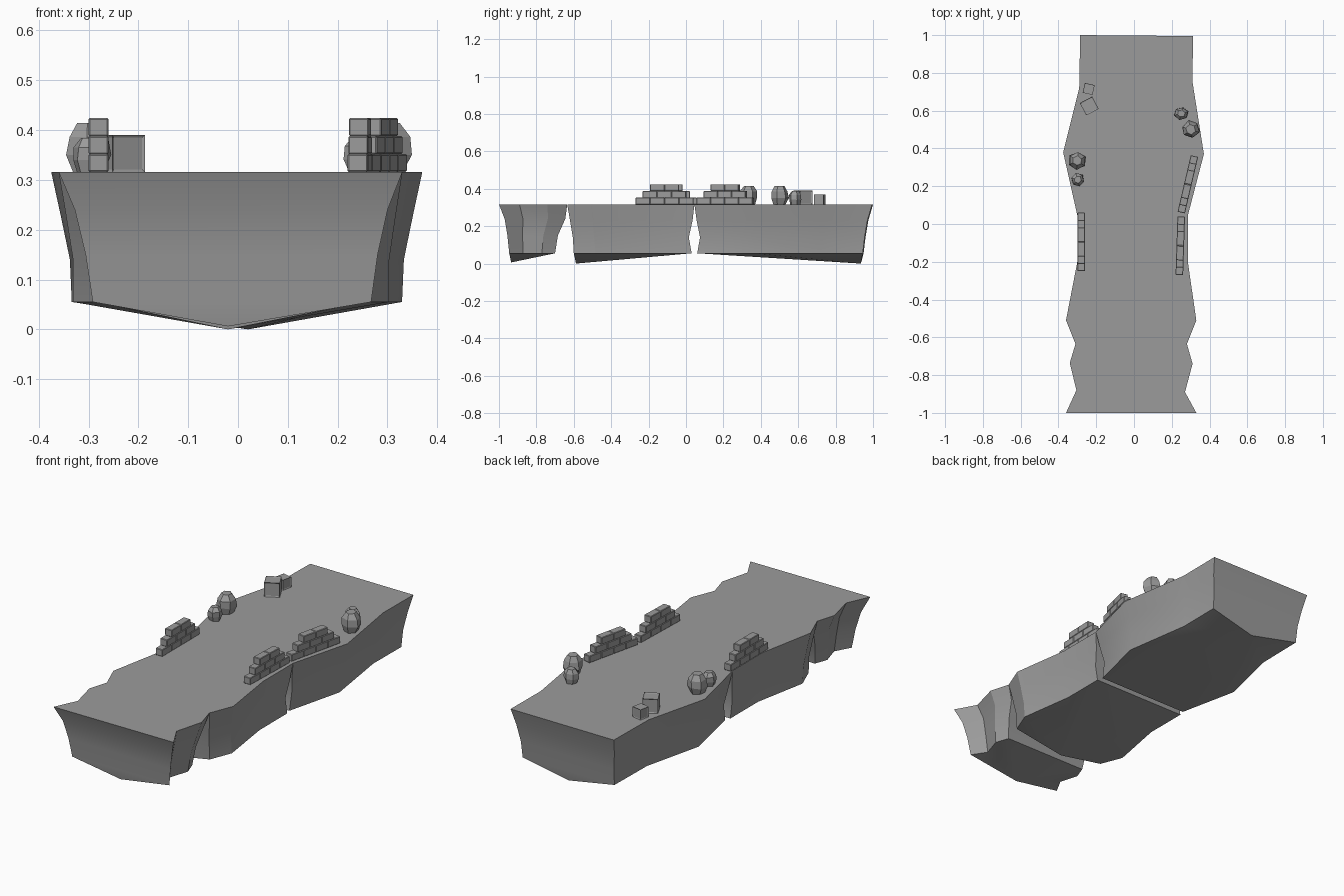
import bpy, bmesh, math, random
from mathutils import Vector, Matrix

if "Cube" in bpy.data.objects:
    bpy.data.objects.remove(bpy.data.objects["Cube"], do_unlink=True)

random.seed(4)
TOP, BASE = 0.316, 0.055

stone = bpy.data.materials.new("stone grey")
stone.use_nodes = True
GREY = (0.33, 0.33, 0.33, 1)
stone.diffuse_color = GREY
stone.node_tree.nodes["Principled BSDF"].inputs["Base Color"].default_value = GREY


def finish(name, bm, smooth=None):
    bmesh.ops.recalc_face_normals(bm, faces=bm.faces)
    mesh = bpy.data.meshes.new(name)
    bm.to_mesh(mesh)
    bm.free()
    mesh.materials.append(stone)
    obj = bpy.data.objects.new(name, mesh)
    bpy.context.collection.objects.link(obj)
    if smooth:
        bpy.ops.object.select_all(action='DESELECT')
        obj.select_set(True)
        bpy.context.view_layer.objects.active = obj
        bpy.ops.object.shade_smooth_by_angle(angle=math.radians(smooth))
    return obj


def bridge_block(name, left, right, rings, apex):
    """Loft an outline down through inset rings and close it on a low keel point.
    Each ring is (height, width scale, front inset, back inset)."""
    bm = bmesh.new()
    y0, y1 = right[0][1], right[-1][1]
    outline = right + left[::-1]
    n, k = len(outline), len(right)
    loops = []
    for z, sx, front, back in rings:
        stretch = (y1 - y0 - front - back) / (y1 - y0)
        loops.append([bm.verts.new((x * sx, y0 + front + (y - y0) * stretch, z))
                      for x, y in outline])
    for upper, lower in zip(loops, loops[1:]):
        for i in range(n):
            j = (i + 1) % n
            bm.faces.new((upper[i], upper[j], lower[j], lower[i]))
    deck = loops[0]
    for i in range(k - 1):
        bm.faces.new((deck[i], deck[i + 1], deck[n - 2 - i], deck[n - 1 - i]))
    tip = bm.verts.new(apex)
    for i in range(n):
        bm.faces.new((loops[-1][i], loops[-1][(i + 1) % n], tip))
    finish(name, bm, 28)


# Three rock blocks that meet along the deck
bridge_block("front_block",
             [(-.36, -1), (-.305, -.88), (-.34, -.735), (-.31, -.635)],
             [(.33, -1), (.27, -.89), (.31, -.74), (.28, -.635)],
             [(TOP, 1, 0, 0), (.24, .91, .03, .01), (.15, .85, .045, .05),
              (BASE, .81, .055, .065)], (-.02, -.935, .006))
bridge_block("middle_block",
             [(-.31, -.635), (-.36, -.51), (-.30, -.2), (-.30, .045)],
             [(.28, -.635), (.33, -.51), (.285, -.2), (.285, .045)],
             [(TOP, 1, 0, 0), (.23, .96, .015, .01), (.14, .92, .03, .03),
              (BASE, .92, .035, .015)], (-.02, -.588, 0))
bridge_block("back_block",
             [(-.30, .045), (-.375, .38), (-.29, .72), (-.285, 1)],
             [(.285, .045), (.37, .37), (.31, .75), (.312, .995)],
             [(TOP, 1, 0, 0), (.23, .95, .012, .025), (.14, .90, .03, .04),
              (BASE, .89, .015, .05)], (.02, .935, 0))


# Stepped parapet walls of bevelled bricks
def brick_wall(name, start, end):
    a, b = Vector((*start, 0)), Vector((*end, 0))
    along = (b - a).normalized()
    turn = Matrix.Rotation(math.atan2(along.y, along.x), 4, 'Z')
    length, height = (b - a).length / 4, .036
    bm = bmesh.new()
    for row in range(3):
        for i in range(4 - row):
            place = a + along * length * (i + .5 + row * .5)
            place.z = TOP + height * (row + .5)
            size = Matrix.Diagonal((length * .99, .04, height, 1))
            bmesh.ops.create_cube(bm, size=1, matrix=Matrix.Translation(place) @ turn @ size)
    bmesh.ops.bevel(bm, geom=bm.edges[:], offset=.0025, segments=1, affect='EDGES')
    finish(name, bm)


brick_wall("right_wall", (-.28, -.25), (-.28, .06))
brick_wall("left_front_wall", (.24, -.27), (.25, .04))
brick_wall("left_back_wall", (.25, .06), (.32, .36))


# Faceted boulders
def boulder(name, x, y, radius, height):
    bm = bmesh.new()
    bottom = None
    spin = random.uniform(0, math.tau)
    loops = []
    for part, width in ((0, .75), (.35, 1), (.72, .95), (1, .55)):
        loops.append([bm.verts.new((
            x + radius * width * math.cos(spin + i * math.tau / 6) * random.uniform(.9, 1.1),
            y + radius * width * math.sin(spin + i * math.tau / 6) * random.uniform(.9, 1.1),
            TOP + height * part)) for i in range(6)])
    for lower, upper in zip(loops, loops[1:]):
        for i in range(6):
            j = (i + 1) % 6
            bm.faces.new((lower[i], lower[j], upper[j], upper[i]))
    bm.faces.new(loops[0])
    bm.faces.new(loops[-1])
    finish(name, bm)


boulder("right_large_boulder", -.30, .335, .047, .098)
boulder("right_small_boulder", -.298, .235, .036, .068)
boulder("left_large_boulder", .30, .50, .047, .098)
boulder("left_small_boulder", .25, .585, .036, .072)


# Crates with recessed panels
def crate(name, x, y, size, angle):
    bm = bmesh.new()
    bmesh.ops.create_cube(bm, size=size, matrix=Matrix.Translation((x, y, TOP + size / 2))
                          @ Matrix.Rotation(math.radians(angle), 4, 'Z'))
    bmesh.ops.inset_individual(bm, faces=bm.faces[:], thickness=size * .1, depth=-size * .04)
    finish(name, bm)


crate("large_crate", -.237, .625, .074, 28)
crate("small_crate", -.24, .715, .053, -12)
